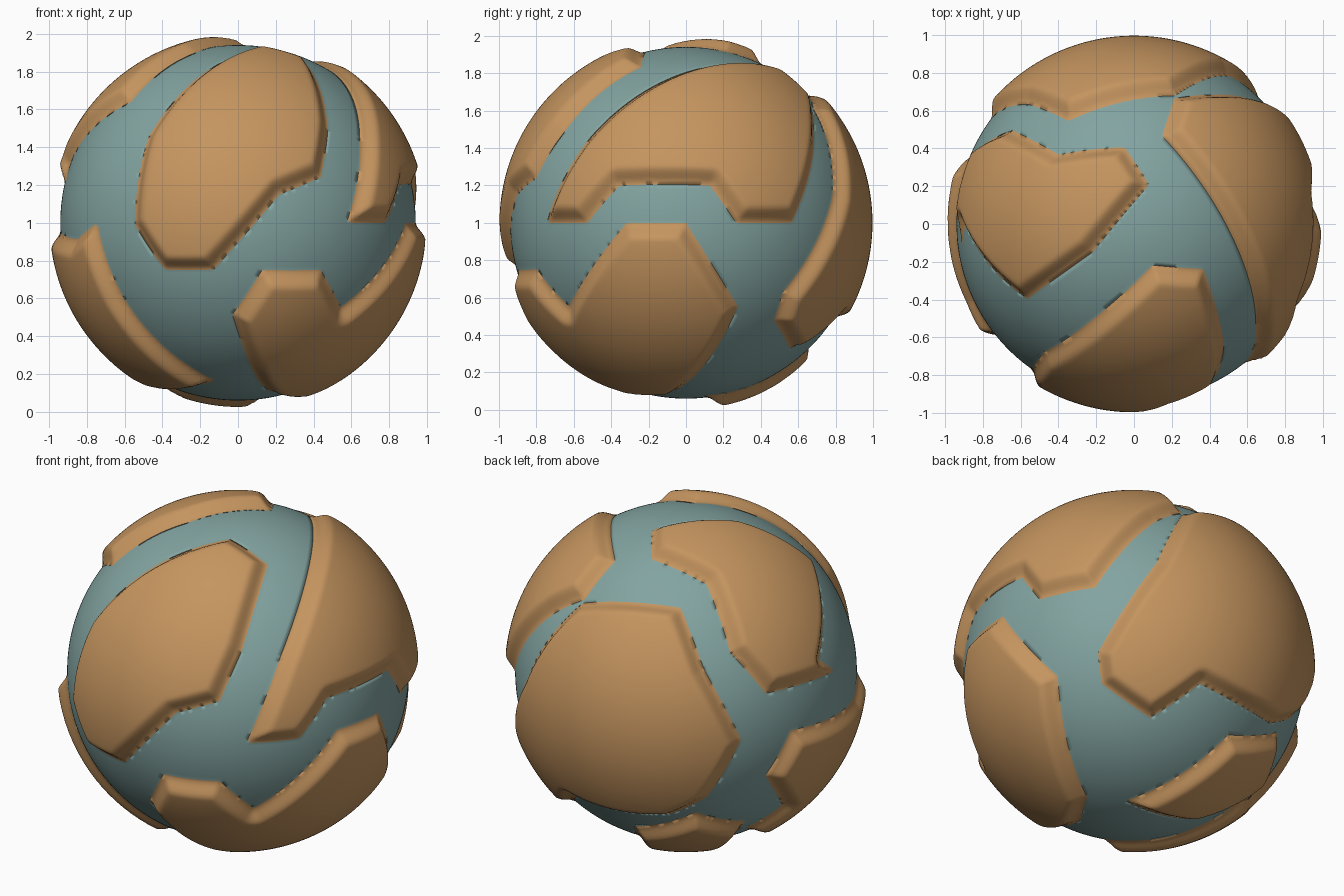
import bpy, bmesh, math
from mathutils import Vector

if "Cube" in bpy.data.objects:
    bpy.data.objects.remove(bpy.data.objects["Cube"])

SEA_R, LAND_R, RAMP, SNAP = 0.94, 0.997, 0.095, 0.011


def view(azimuth, elevation, v0=0):
    """Basis of a viewing direction: right, up, towards the viewer, height offset."""
    a, e = math.radians(azimuth), math.radians(elevation)
    right = Vector((math.cos(a), math.sin(a), 0))
    toward = Vector((math.sin(a) * math.cos(e), -math.cos(a) * math.cos(e), math.sin(e)))
    return right, toward.cross(right), toward, v0


VIEWS = {"F": view(0, 0, 1), "R": view(90, 0, 1), "T": view(0, 90),
         "L": view(215, 25), "B": view(140, -30)}


def on_sphere(key, u, v):
    right, up, toward, v0 = VIEWS[key]
    v -= v0
    t = math.sqrt(max(0, 0.9 - u * u - v * v))
    return (right * u + up * v + toward * t).normalized()


# Main corners of the raised land plates, joined by great-circle arcs
OUTLINES = [
    # front upper plate
    [("F", -.55, .99), ("F", -.48, 1.45), ("F", -.22, 1.77), ("T", .1, -.22), ("T", .37, -.24),
     ("F", .48, 1.5), ("F", .44, 1.24), ("F", .22, 1.15), ("F", -.13, .75), ("F", -.39, .75)],
    # right upper plate
    [("F", .58, 1), ("F", .65, 1.45), ("T", .15, .47), ("T", .215, .67), ("R", .69, 1.5),
     ("R", .57, 1), ("R", .27, 1), ("R", .13, 1.2), ("R", -.36, 1.2), ("R", -.53, 1)],
    # top left plate
    [("T", .08, .21), ("T", -.05, .41), ("T", -.4, .37), ("T", -.65, .5), ("L", .443, -.126),
     ("L", .825, 0), ("F", -.9, 1.31), ("T", -.57, -.4), ("T", -.22, -.15)],
    # back plate
    [("T", .22, .685), ("T", -.35, .55), ("T", -.57, .64), ("L", .306, -.38), ("L", .115, -.7),
     ("B", .75, -.29), ("B", .366, -.07), ("B", .09, -.26), ("B", -.18, -.07), ("B", -.2, .1),
     ("R", .79, 1.15)],
    # right lower plate
    [("F", .13, .75), ("F", .44, .75), ("R", -.63, .55), ("R", -.32, 1), ("R", 0, 1),
     ("R", .28, .55), ("B", -.26, -.7), ("B", -.3, -.83), ("F", .1, .17), ("F", -.03, .51)],
    # left lower plate
    [("F", -.75, 1), ("F", -.61, .6), ("F", -.12, .16), ("L", .33, -.87), ("L", .535, -.743),
     ("L", .44, -.58), ("L", .58, -.33), ("L", .93, -.15)],
    # bottom plate
    [("B", -.05, -.72), ("B", .52, -.355), ("B", .8, -.34), ("L", .33, -.83), ("B", .3, -.82)],
]


class Plate:
    def __init__(self, outline):
        pts = [on_sphere(*p) for p in outline]
        self.c = sum(pts, Vector((0, 0, 0))).normalized()
        self.ax = self.c.orthogonal().normalized()
        self.ay = self.c.cross(self.ax)
        self.reach = math.cos(max(self.c.angle(p) for p in pts) + 0.05)
        self.flat = [self.project(p) for p in pts]
        self.edges = []
        for a, b in zip(pts, pts[1:] + pts[:1]):
            n = a.cross(b).normalized()
            self.edges.append((a, n, n.cross(a), b.cross(n)))

    def project(self, p):
        d = p.dot(self.c)
        return p.dot(self.ax) / d, p.dot(self.ay) / d

    def inside(self, p):
        x, y = self.project(p)
        odd = False
        for (x1, y1), (x2, y2) in zip(self.flat, self.flat[1:] + self.flat[:1]):
            if (y1 > y) != (y2 > y) and x < x1 + (y - y1) / (y2 - y1) * (x2 - x1):
                odd = not odd
        return odd

    def nearest(self, p):
        """Distance to the outline and the closest point on it."""
        best, foot = 9, None
        for a, n, ta, tb in self.edges:
            if p.dot(ta) >= 0 and p.dot(tb) >= 0:
                h = p.dot(n)
                if abs(h) < best:
                    best, foot = abs(h), p - n * h
            d = (p - a).length
            if d < best:
                best, foot = d, a
        return best, foot.normalized()


plates = [Plate(o) for o in OUTLINES]


def material(name, color):
    m = bpy.data.materials.new(name)
    m.diffuse_color = (*color, 1)
    m.use_nodes = True
    m.node_tree.nodes["Principled BSDF"].inputs["Base Color"].default_value = m.diffuse_color
    return m


# Globe: sea-level sphere with the plates raised on rounded rims
bm = bmesh.new()
bmesh.ops.create_icosphere(bm, subdivisions=7, radius=1)
side = {}
for v in bm.verts:
    p = v.co.normalized()
    s, radius = -1, SEA_R
    for plate in plates:
        if p.dot(plate.c) < plate.reach:
            continue
        dist, foot = plate.nearest(p)
        if dist < SNAP:
            s, p = 0, foot
            break
        if plate.inside(p):
            t = min(1, dist / RAMP)
            s, radius = 1, SEA_R + (LAND_R - SEA_R) * t * t * (3 - 2 * t)
            break
    side[v] = s
    v.co = p * radius
for f in bm.faces:
    f.material_index = 1 if sum(side[v] for v in f.verts) > 0 else 0
    f.smooth = True

# Stand on the ground plane
bmesh.ops.translate(bm, verts=bm.verts, vec=(0, 0, 1))
mesh = bpy.data.meshes.new("globe")
bm.to_mesh(mesh)
bm.free()
mesh.materials.append(material("sea teal", (.225, .37, .355)))
mesh.materials.append(material("land brown", (.56, .30, .115)))
globe = bpy.data.objects.new("globe", mesh)
bpy.context.collection.objects.link(globe)
